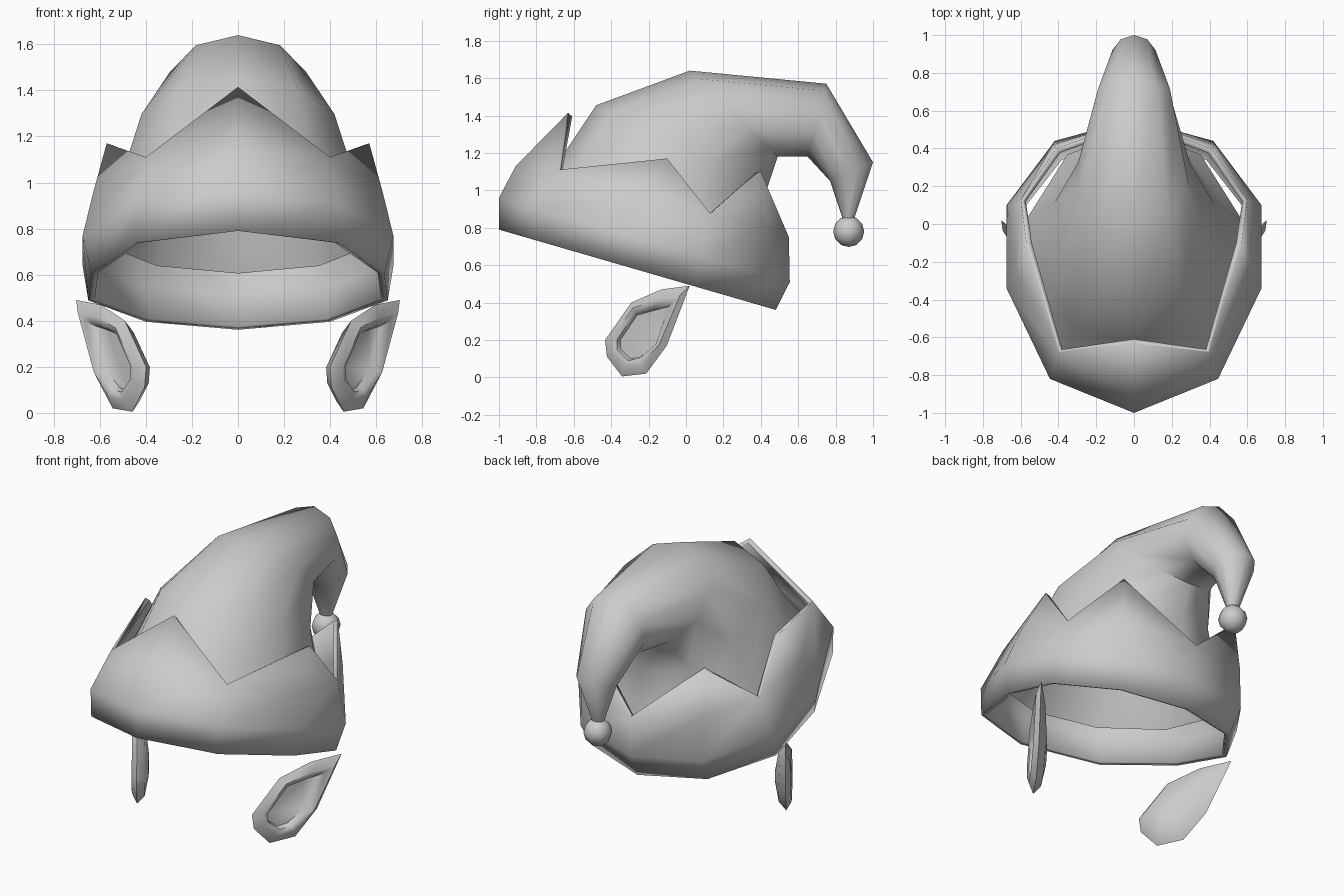
import bpy, bmesh
from math import sin, cos, pi, radians

if "Cube" in bpy.data.objects:
    bpy.data.objects.remove(bpy.data.objects["Cube"])


def make_object(name, bm, angle=60):
    bmesh.ops.recalc_face_normals(bm, faces=bm.faces)
    mesh = bpy.data.meshes.new(name)
    bm.to_mesh(mesh)
    bm.free()
    mesh.shade_smooth()
    mesh.set_sharp_from_angle(angle=radians(angle))
    obj = bpy.data.objects.new(name, mesh)
    bpy.context.collection.objects.link(obj)
    return obj


def loft(bm, rings):
    loops = [[bm.verts.new(p) for p in ring] for ring in rings]
    n = len(loops[0])
    for a, b in zip(loops, loops[1:]):
        for i in range(n):
            j = (i + 1) % n
            bm.faces.new((a[i], a[j], b[j], b[i]))
    return loops


def mirrored(half):
    # half loop from front centre to back centre -> full loop
    return half + [(-x, y, z) for x, y, z in half[-2:0:-1]]


# Brim band: tilted ten-sided rings with five pointed teeth on top
bottom = [(x, y, 0.79 - 0.29 * (y + 1)) for x, y in
          [(0, -1), (.44, -.82), (.635, -.36), (.65, .04), (.40, .36), (0, .48)]]
middle = [(x, y, 0.96 - 0.29 * (y + 1)) for x, y in
          [(0, -1), (.445, -.82), (.675, -.34), (.675, .10), (.42, .44), (0, .555)]]
upper = [(0, -.91, 1.13), (.40, -.68, 1.11), (.625, -.25, .97),
         (.60, .13, .875), (.43, .42, .82), (0, .55, .75)]
tips = [(0, -.63, 1.415), (.57, -.10, 1.17), (.41, .40, 1.10),
        (-.41, .40, 1.10), (-.57, -.10, 1.17)]
bm = bmesh.new()
top = loft(bm, [mirrored(r) for r in (bottom, middle, upper)])[-1]
for k, tip in enumerate(tips):
    t = bm.verts.new(tip)
    i = 2 * k
    bm.faces.new((top[i - 1], top[i], t))
    bm.faces.new((top[i], top[(i + 1) % 10], t))
band = make_object("brim_band", bm)
solid = band.modifiers.new("thickness", 'SOLIDIFY')
solid.thickness = 0.03
solid.offset = -1

# Drooping cone: (outer y, z), (inner y, z), half width of each ring
sections = [((-.88, .95), (.50, .605), .60),
            ((-.65, 1.20), (.45, .80), .52),
            ((-.48, 1.455), (.43, 1.00), .44),
            ((.02, 1.64), (.49, 1.18), .31),
            ((.75, 1.57), (.65, 1.18), .20),
            ((1.0, 1.15), (.77, 1.05), .12),
            ((.90, .85), (.84, .84), .035)]
rings = []
for (y0, z0), (y1, z1), w in sections:
    ring = []
    for i in range(10):
        a = 2 * pi * i / 10
        f = (1 - cos(a)) / 2
        ring.append((w * sin(a), y0 + (y1 - y0) * f, z0 + (z1 - z0) * f))
    rings.append(ring)
bm = bmesh.new()
bm.faces.new(loft(bm, rings)[-1])
make_object("hat_cone", bm)

# Pompom at the end of the tail
bm = bmesh.new()
bmesh.ops.create_uvsphere(bm, u_segments=8, v_segments=6, radius=0.083)
bmesh.ops.translate(bm, verts=bm.verts, vec=(0, .87, .78))
make_object("pompom", bm)

# Ears: side-view outlines placed on a slanted plane facing front and outward
outline = [(.02, .49), (-.14, .47), (-.30, .40), (-.44, .20),
           (-.43, .11), (-.35, .005), (-.22, .02), (-.11, .17)]
recess = [(-.07, .40), (-.16, .38), (-.27, .35), (-.37, .20),
          (-.37, .15), (-.31, .09), (-.25, .10), (-.16, .18)]


def blend(a, b, t):
    return [(p[0] + (q[0] - p[0]) * t, p[1] + (q[1] - p[1]) * t) for p, q in zip(a, b)]


cap = [(-.28 + (y + .28) * .2, .19 + (z - .19) * .2) for y, z in outline]


def ear(name, side):
    layers = [(cap, .10), (blend(outline, cap, .3), .075), (outline, .025),
              (blend(outline, recess, .6), -.01), (recess, .0), (blend(recess, cap, .15), .035)]
    bm = bmesh.new()
    loops = loft(bm, [[(side * (.71 + .66 * y - .83 * d), y + .3 * d * (y < -.1), z)
                       for y, z in loop] for loop, d in layers])
    bm.faces.new(loops[0])
    bm.faces.new(loops[-1])
    make_object(name, bm, 50)


ear("right_ear", 1)
ear("left_ear", -1)
